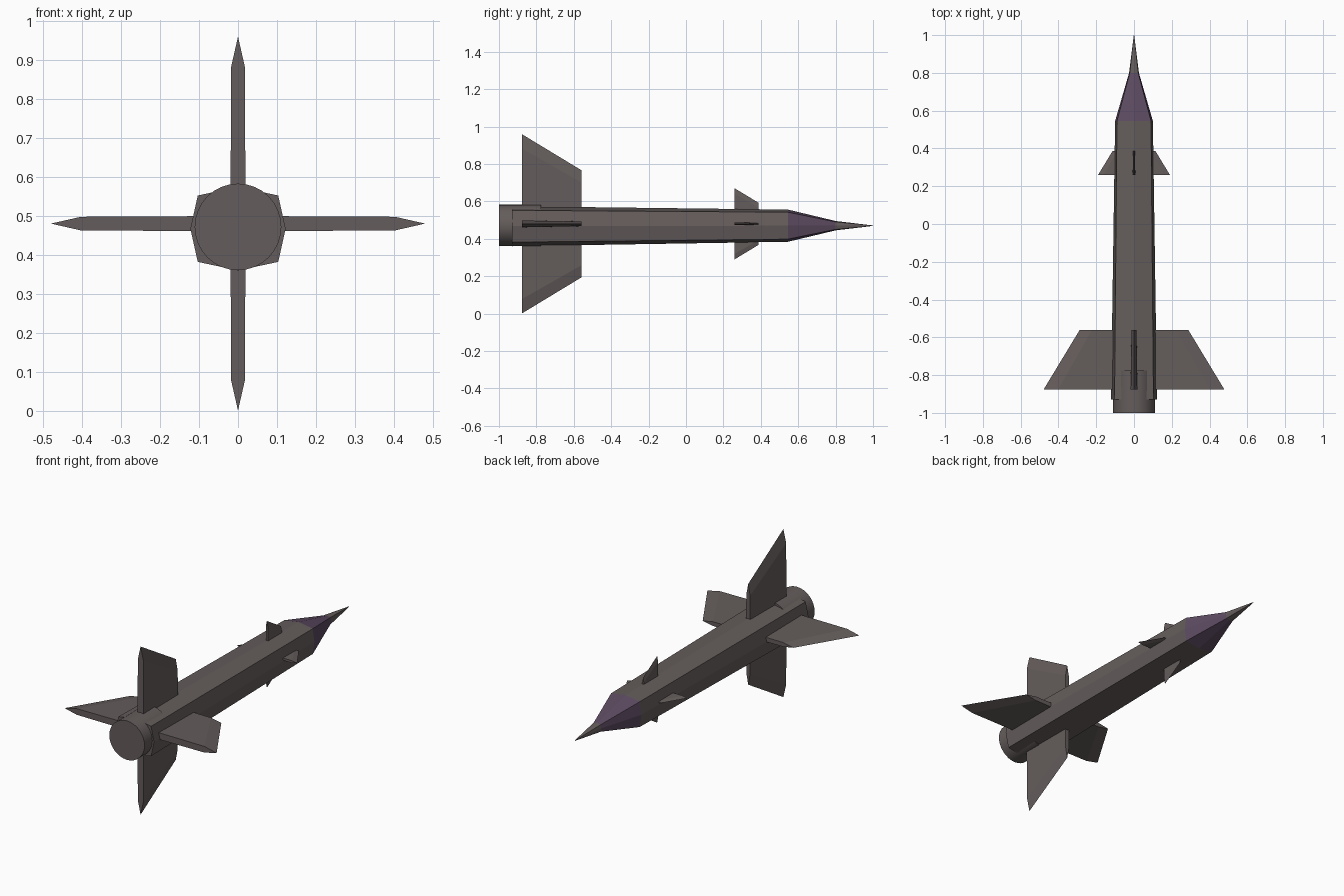
import bpy, bmesh, math
from mathutils import Vector

if "Cube" in bpy.data.objects:
    bpy.data.objects.remove(bpy.data.objects["Cube"])

def material(name, rgb):
    m = bpy.data.materials.new(name)
    m.diffuse_color = (*rgb, 1)
    m.use_nodes = True
    m.node_tree.nodes["Principled BSDF"].inputs["Base Color"].default_value = m.diffuse_color
    return m

GREY = material("warm grey", (0.128, 0.108, 0.106))
PURPLE = material("dull purple", (0.108, 0.069, 0.118))

def loft(name, rings, mat):
    """Skin a list of equal-length point rings and cap both ends."""
    bm = bmesh.new()
    vs = [[bm.verts.new(p) for p in r] for r in rings]
    n = len(rings[0])
    for a, b in zip(vs, vs[1:]):
        for i in range(n):
            j = (i + 1) % n
            bm.faces.new((a[i], a[j], b[j], b[i]))
    bm.faces.new(vs[0])
    bm.faces.new(vs[-1])
    bmesh.ops.remove_doubles(bm, verts=bm.verts, dist=1e-5)
    bmesh.ops.recalc_face_normals(bm, faces=bm.faces)
    me = bpy.data.meshes.new(name)
    bm.to_mesh(me)
    bm.free()
    me.materials.append(mat)
    ob = bpy.data.objects.new(name, me)
    bpy.context.collection.objects.link(ob)
    return ob

def octagon(y, z, side, top, cx, cz):
    """Boxy eight-sided section: bulged side mids plus four corners."""
    pts = [(side, 0), (cx, cz), (0, top), (-cx, cz),
           (-side, 0), (-cx, -cz), (0, -top), (cx, -cz)]
    return [(x, y, z + h) for x, h in pts]

# Fuselage, painted nose and needle tip share their joining sections
tail = octagon(-0.93, 0.467, 0.122, 0.107, 0.103, 0.085)
shoulder = octagon(0.545, 0.470, 0.100, 0.086, 0.090, 0.072)
neck = octagon(0.80, 0.470, 0.026, 0.025, 0.022, 0.020)
tip = octagon(1.0, 0.470, 0.0012, 0.0012, 0.001, 0.001)
loft("fuselage", [tail, shoulder], GREY)
loft("nose_cone", [shoulder, neck], PURPLE)
loft("nose_tip", [neck, tip], GREY)

# Exhaust nozzle
def circle(y, r, z, n=32):
    return [(r * math.cos(2 * math.pi * i / n), y, z + r * math.sin(2 * math.pi * i / n))
            for i in range(n)]
nozzle = loft("exhaust_nozzle", [circle(-1.0, 0.111, 0.4715), circle(-0.775, 0.111, 0.4715)], GREY)
bpy.context.view_layer.objects.active = nozzle
nozzle.select_set(True)
bpy.ops.object.shade_smooth_by_angle(angle=math.radians(35))

# Fins: each end is a five-sided section with a pointed tip, swept along y
def fin(name, k, trail, lead, root, centre=0.48):
    a = k * math.pi / 2
    out = Vector((math.cos(a), 0, math.sin(a)))
    across = Vector((-math.sin(a), 0, math.cos(a)))
    def section(y, span, bevel, half):
        prof = [(root, -half * 1.1), (span - bevel, -half), (span, 0),
                (span - bevel, half), (root, half * 1.1)]
        return [out * s + across * t + Vector((0, y, centre)) for s, t in prof]
    loft(name, [section(*trail), section(*lead)], GREY)

for k, side in enumerate(("right", "upper", "left", "lower")):
    fin("tail_fin_" + side, k, (-0.877, 0.479, 0.077, 0.0175),
        (-0.56, 0.287, 0.065, 0.012), 0.05)
    fin("canard_" + side, k, (0.26, 0.19, 0.03, 0.0065),
        (0.387, 0.113, 0.025, 0.005), 0.04)
